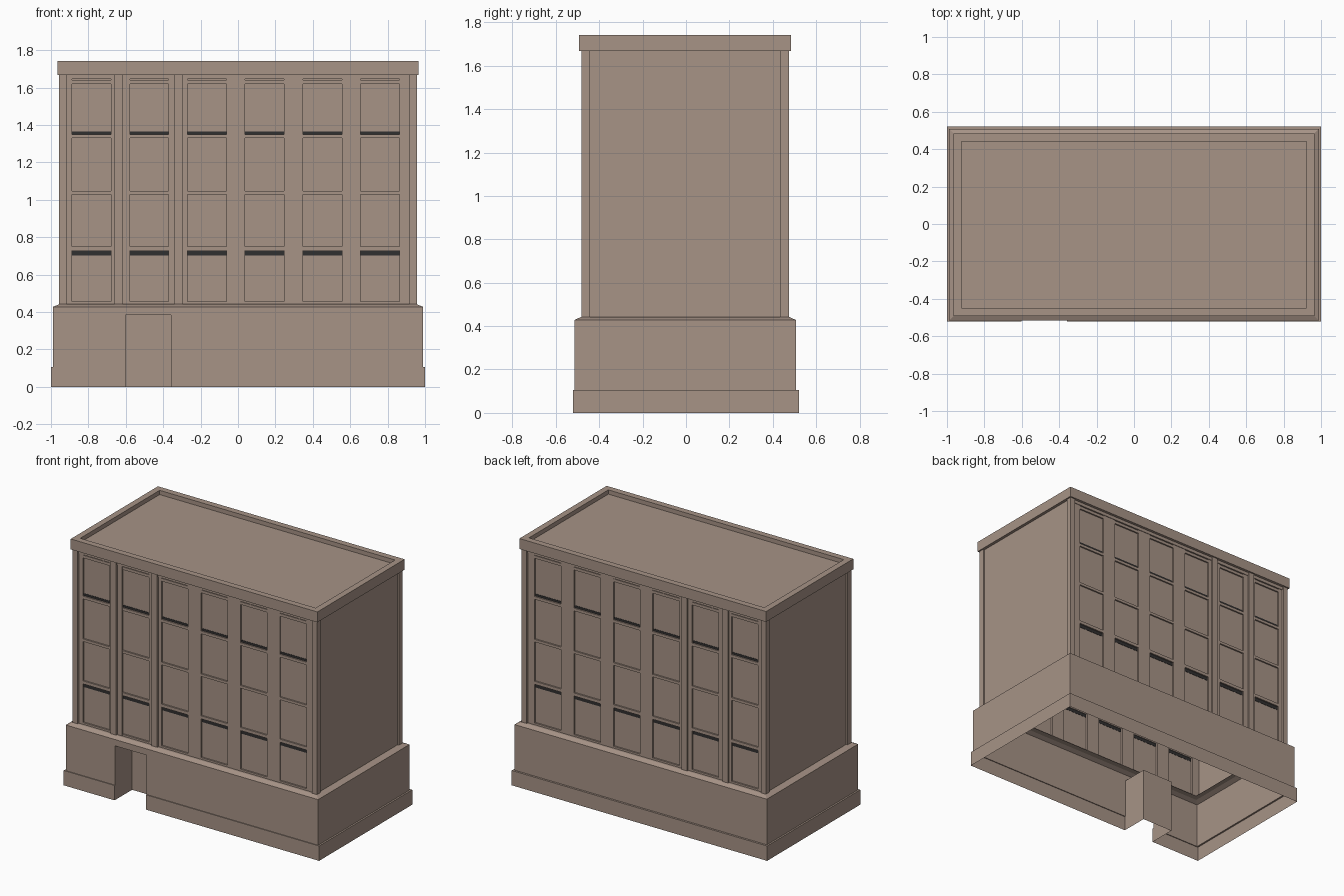
import bpy, bmesh

if "Cube" in bpy.data.objects:
    bpy.data.objects.remove(bpy.data.objects["Cube"])

mat = bpy.data.materials.new("brown stone")
mat.diffuse_color = (0.385, 0.292, 0.24, 1)
mat.use_nodes = True
mat.node_tree.nodes["Principled BSDF"].inputs["Base Color"].default_value = mat.diffuse_color
dark = bpy.data.materials.new("dark window rail")
dark.diffuse_color = (0.03, 0.029, 0.029, 1)
dark.use_nodes = True
dark.node_tree.nodes["Principled BSDF"].inputs["Base Color"].default_value = dark.diffuse_color
CY = -0.004  # body sits slightly forward of the plinth


def finish(name, bm, material=mat):
    me = bpy.data.meshes.new(name)
    bm.to_mesh(me)
    bm.free()
    me.materials.append(material)
    ob = bpy.data.objects.new(name, me)
    bpy.context.collection.objects.link(ob)
    return ob


def add_box(bm, x0, x1, y0, y1, z0, z1):
    vs = bmesh.ops.create_cube(bm, size=1)["verts"]
    for v in vs:
        v.co = (x1 if v.co.x > 0 else x0, y1 if v.co.y > 0 else y0, z1 if v.co.z > 0 else z0)


def add_quad(bm, *pts):
    return bm.faces.new([bm.verts.new(p) for p in pts])


def loft(rings, cap=False):
    """Rectangular rings (half x, half y, z, centre y) joined into a shell."""
    bm = bmesh.new()
    loops = [[bm.verts.new((sx * hx, cy + sy * hy, z)) for sx, sy in ((-1, -1), (1, -1), (1, 1), (-1, 1))]
             for hx, hy, z, cy in rings]
    for a, b in zip(loops, loops[1:]):
        for i in range(4):
            j = (i + 1) % 4
            bm.faces.new((a[i], a[j], b[j], b[i]))
    if cap:
        bm.faces.new(loops[-1])
    return bm


# ground floor shell with plinth step and sloped ledge
DX0, DX1, DZ, DY = -0.602, -0.357, 0.383, -0.325
bm = loft([(1, 0.521, 0, 0), (1, 0.521, 0.105, 0), (0.988, 0.511, 0.105, CY),
           (0.988, 0.511, 0.428, CY), (0.955, 0.48, 0.442, CY), (0.92, 0.44, 0.442, CY)])
for co, no in (((DX0, 0, 0), (1, 0, 0)), ((DX1, 0, 0), (1, 0, 0)), ((0, 0, DZ), (0, 0, 1))):
    bmesh.ops.bisect_plane(bm, geom=bm.verts[:] + bm.edges[:] + bm.faces[:], plane_co=co, plane_no=no)
hole = []
for f in bm.faces:
    c = f.calc_center_median()
    if DX0 < c.x < DX1 and c.y < -0.5 and c.z < DZ:
        hole.append(f)
bmesh.ops.delete(bm, geom=hole, context="FACES")
finish("ground_floor", bm)

# door recess: two cheeks, ceiling and back
bm = bmesh.new()
YF = CY - 0.511
for z0, z1, yf in ((0, 0.105, -0.521), (0.105, DZ, YF)):
    add_quad(bm, (DX0, yf, z0), (DX0, DY, z0), (DX0, DY, z1), (DX0, yf, z1))
    add_quad(bm, (DX1, DY, z0), (DX1, yf, z0), (DX1, yf, z1), (DX1, DY, z1))
add_quad(bm, (DX0, YF, DZ), (DX0, DY, DZ), (DX1, DY, DZ), (DX1, YF, DZ))
add_quad(bm, (DX0, DY, 0), (DX1, DY, 0), (DX1, DY, DZ), (DX0, DY, DZ))
finish("door_recess", bm)

# facades, the back mirrors the front
Z0, Z1 = 0.442, 1.67
WX = [-0.783 + 0.3085 * i for i in range(6)]
HW = 0.104
PANE = 0.454
panes, piers, bands, pilasters, rails = (bmesh.new() for _ in range(5))
for s in (-1, 1):
    def ybox(bm, x0, x1, ya, yb, z0, z1):
        a, b = sorted((s * ya + CY, s * yb + CY))
        add_box(bm, x0, x1, a, b, z0, z1)
    for x in WX:
        y = s * PANE + CY
        q = [(x - HW, y, Z0), (x + HW, y, Z0), (x + HW, y, Z1), (x - HW, y, Z1)]
        add_quad(panes, *(q if s < 0 else q[::-1]))
        # sills and spandrels between floors
        for z0, z1 in ((Z0, 0.455), (0.728, 0.75), (1.028, 1.047), (1.33, 1.35), (1.62, 1.64)):
            ybox(bands, x - HW, x + HW, 0.45, 0.4645, z0, z1)
        # dark rails across the windows
        for z0, z1 in ((0.703, 0.727), (1.35, 1.366)):
            ybox(rails, x - HW, x + HW, 0.4525, 0.456, z0, z1)
    # flat wall piers between window bays
    edges = [-0.94] + [e for x in WX for e in (x - HW, x + HW)] + [0.94]
    for x0, x1 in zip(edges[::2], edges[1::2]):
        ybox(piers, x0, x1, 0.44, 0.465, Z0, Z1)
    # top band under the cornice
    ybox(bands, -0.92, 0.92, 0.44, 0.469, 1.645, Z1)
    # projecting pilasters
    for x in (-0.639, -0.318):
        ybox(pilasters, x - 0.022, x + 0.022, 0.455, 0.478, Z0, Z1)
    # corner posts
    for x0, x1 in ((-0.957, -0.918), (0.916, 0.956)):
        ybox(pilasters, x0, x1, 0.438, 0.478, Z0, Z1)
finish("window_panes", panes)
finish("wall_piers", piers)
finish("floor_bands", bands)
finish("pilasters", pilasters)
finish("window_rails", rails, dark)

# plain side walls
bm = bmesh.new()
for s in (-1, 1):
    x = s * 0.945
    q = [(x, -0.444, Z0), (x, 0.436, Z0), (x, 0.436, Z1), (x, -0.444, Z1)]
    add_quad(bm, *(q if s > 0 else q[::-1]))
finish("side_walls", bm)

# cornice, parapet and sunken roof
bm = loft([(0.92, 0.44, 1.668, CY), (0.966, 0.488, 1.668, CY), (0.966, 0.488, 1.742, CY),
           (0.922, 0.444, 1.742, CY), (0.922, 0.444, 1.712, CY)], cap=True)
finish("cornice_roof", bm)
